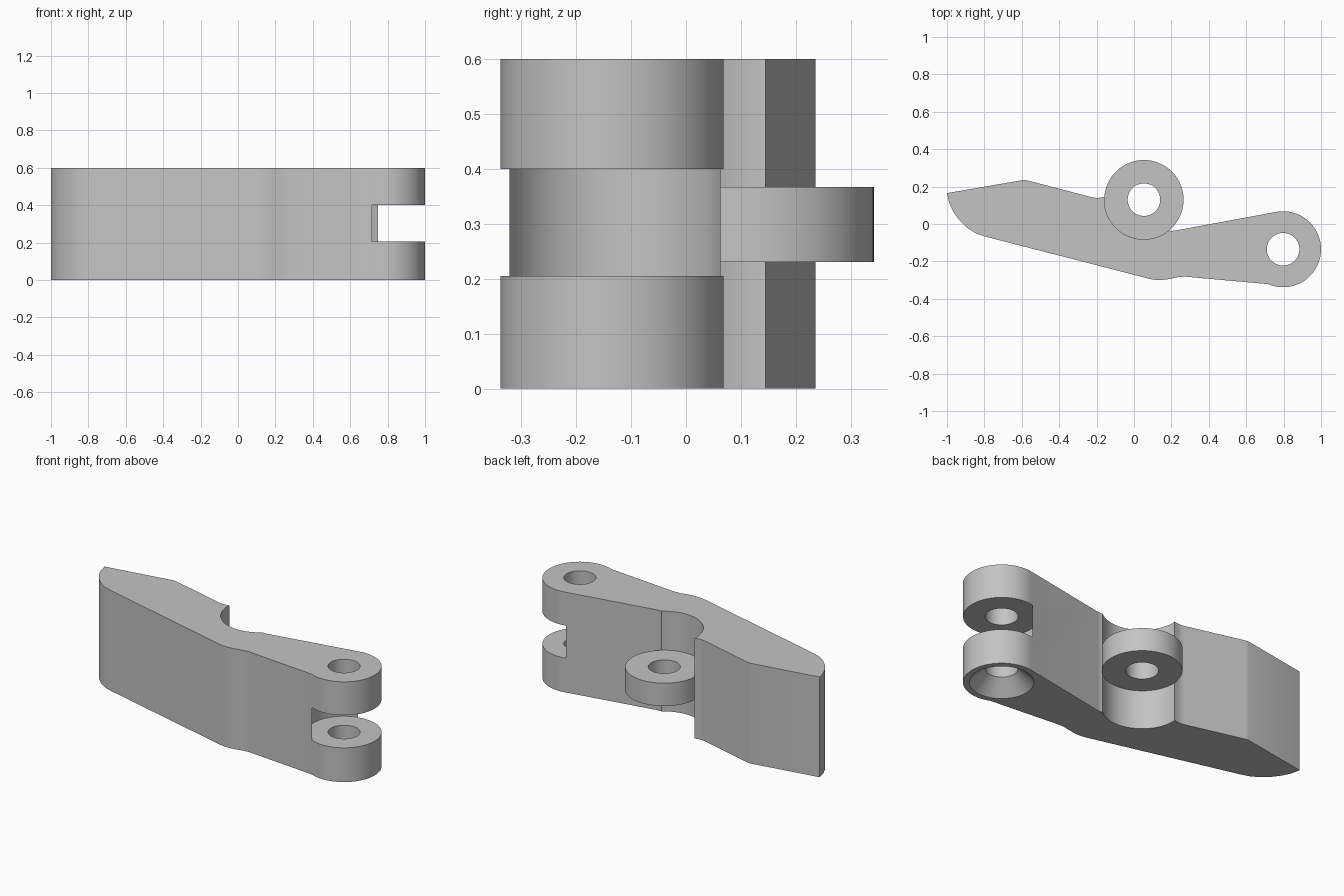
import bpy
import bmesh
from math import cos, sin, radians

if "Cube" in bpy.data.objects:
    bpy.data.objects.remove(bpy.data.objects["Cube"], do_unlink=True)

HEIGHT = 0.6
FORK, FORK_R = (0.797, -0.135), 0.203
RING, RING_R = (0.053, 0.13), 0.212
HOLE_R = 0.087

metal = bpy.data.materials.new("grey metal")
metal.use_nodes = True
colour = (0.55, 0.55, 0.55, 1)
metal.diffuse_color = colour
metal.node_tree.nodes["Principled BSDF"].inputs["Base Color"].default_value = colour


def arc(centre, radius, start, end, steps=48):
    """Points on a circular arc, angles in degrees."""
    angles = [radians(start + (end - start) * i / steps) for i in range(steps + 1)]
    return [(centre[0] + radius * cos(a), centre[1] + radius * sin(a)) for a in angles]


def finish(name, bm):
    bmesh.ops.recalc_face_normals(bm, faces=bm.faces[:])
    mesh = bpy.data.meshes.new(name)
    bm.to_mesh(mesh)
    bm.free()
    obj = bpy.data.objects.new(name, mesh)
    bpy.context.collection.objects.link(obj)
    mesh.materials.append(metal)
    return obj


def prism(name, outline, z0, z1):
    bm = bmesh.new()
    face = bm.faces.new([bm.verts.new((x, y, z0)) for x, y in outline])
    top = bmesh.ops.extrude_face_region(bm, geom=[face])["geom"]
    verts = [v for v in top if isinstance(v, bmesh.types.BMVert)]
    bmesh.ops.translate(bm, verts=verts, vec=(0, 0, z1 - z0))
    return finish(name, bm)


def cone(name, centre, r0, r1, z0, z1):
    bm = bmesh.new()
    bmesh.ops.create_cone(bm, cap_ends=True, segments=96, radius1=r0, radius2=r1, depth=z1 - z0)
    bmesh.ops.translate(bm, verts=bm.verts[:], vec=(*centre, (z0 + z1) / 2))
    return finish(name, bm)


def select(obj):
    bpy.ops.object.select_all(action="DESELECT")
    obj.select_set(True)
    bpy.context.view_layer.objects.active = obj


def cut(obj, cutter):
    cutter.hide_render = True
    mod = obj.modifiers.new("cut", "BOOLEAN")
    mod.operation, mod.solver, mod.object = "DIFFERENCE", "EXACT", cutter
    select(obj)
    bpy.ops.object.modifier_apply(modifier=mod.name)
    bpy.data.objects.remove(cutter, do_unlink=True)


# Lever body: curved nose, belly, fork end, then the round recess on the back
outline = [(-1, 0.165), (-0.988, 0.112), (-0.965, 0.063), (-0.932, 0.018), (-0.89, -0.022),
           (-0.845, -0.05), (-0.8, -0.066), (0.04, -0.282), (0.075, -0.292), (0.11, -0.298),
           (0.15, -0.299), (0.19, -0.294), (0.23, -0.285), (0.27, -0.281), (0.7, -0.32),
           (0.72, -0.322)]
outline += arc(FORK, FORK_R, -108, 100.5)
outline += [(0.22, -0.035), (0.2, -0.037)]
outline += arc(RING, RING_R, -51, -184)
outline += [(-0.19, 0.14), (-0.205, 0.14), (-0.225, 0.143), (-0.57, 0.233), (-0.588, 0.236)]
body = prism("lever_body", outline, 0, HEIGHT)

# Fork slot, pin hole and countersink under the fork
cut(body, cone("slot_cutter", FORK, FORK_R + 0.0004, FORK_R + 0.0004, 0.205, 0.4))
cut(body, cone("pin_cutter", FORK, HOLE_R, HOLE_R, -0.1, 0.7))
cut(body, cone("countersink_cutter", FORK, 0.18, 0.08, -0.01, 0.09))

# Pivot ring seated in the recess
ring = cone("pivot_ring", RING, RING_R, RING_R, 0.23, 0.367)
cut(ring, cone("ring_cutter", RING, HOLE_R, HOLE_R, 0.1, 0.5))

for part in (body, ring):
    select(part)
    bpy.ops.object.shade_smooth_by_angle(angle=radians(20))
